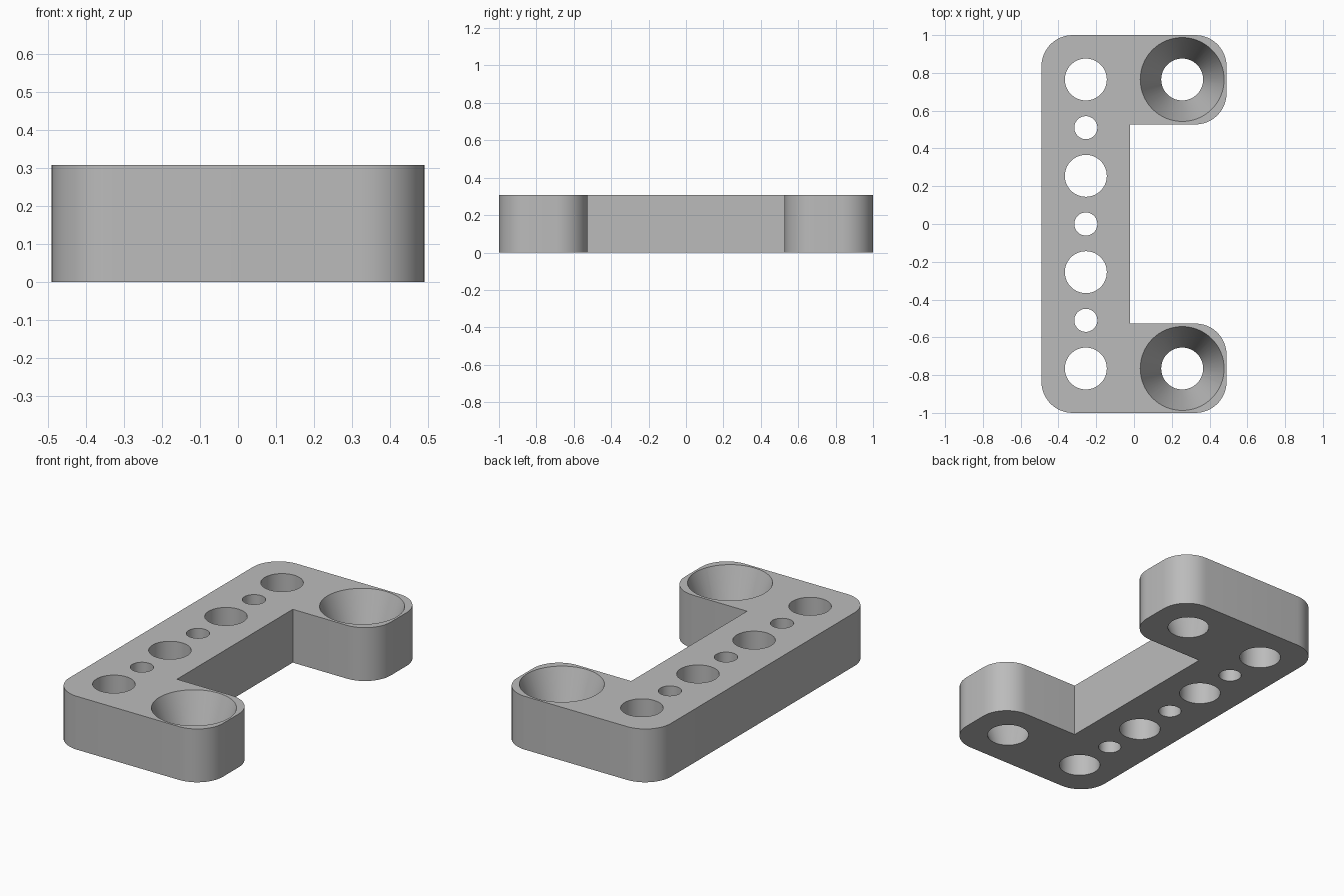
import bpy
import bmesh
import math
from mathutils import Matrix

cube = bpy.data.objects.get("Cube")
if cube:
    bpy.data.objects.remove(cube, do_unlink=True)

HEIGHT = 0.307
HALF_X, HALF_Y = 0.49, 1.0
INNER_X, INNER_Y = -0.02, 0.527
CORNER = 0.165
PITCH = 0.255
BIG, SMALL, SINK = 0.111, 0.061, 0.222

grey = bpy.data.materials.new("plain grey")
grey.use_nodes = True
colour = (0.5, 0.5, 0.5, 1)
grey.diffuse_color = colour
grey.node_tree.nodes["Principled BSDF"].inputs["Base Color"].default_value = colour


def make_object(name, bm):
    mesh = bpy.data.meshes.new(name)
    bm.to_mesh(mesh)
    bm.free()
    mesh.materials.append(grey)
    obj = bpy.data.objects.new(name, mesh)
    bpy.context.collection.objects.link(obj)
    return obj


# C-shaped plate: extruded outline with rounded outer corners
bm = bmesh.new()
half = [(INNER_X, INNER_Y), (HALF_X, INNER_Y), (HALF_X, HALF_Y), (-HALF_X, HALF_Y)]
outline = half + [(x, -y) for x, y in reversed(half)]
face = bm.faces.new([bm.verts.new((x, y, 0)) for x, y in outline])
top = bmesh.ops.extrude_face_region(bm, geom=[face])["geom"]
bmesh.ops.translate(bm, vec=(0, 0, HEIGHT),
                    verts=[v for v in top if isinstance(v, bmesh.types.BMVert)])
corners = [e for e in bm.edges
           if abs(e.verts[0].co.z - e.verts[1].co.z) > 0.1
           and abs(e.verts[0].co.x - INNER_X) > 0.01]
bmesh.ops.bevel(bm, geom=corners, offset=CORNER, segments=12, profile=0.5, affect='EDGES')
bmesh.ops.recalc_face_normals(bm, faces=bm.faces)
plate = make_object("bracket_plate", bm)

# Hole cutters: a row of alternating bores and two countersinks, overshooting both faces
bm = bmesh.new()


def add_cutter(x, y, low, high):
    over = 0.1
    grow = (high - low) / HEIGHT * over
    bmesh.ops.create_cone(bm, cap_ends=True, segments=64,
                          radius1=low - grow, radius2=high + grow,
                          depth=HEIGHT + 2 * over,
                          matrix=Matrix.Translation((x, y, HEIGHT / 2)))


for i in range(-3, 4):
    radius = BIG if i % 2 else SMALL
    add_cutter(-PITCH, i * PITCH, radius, radius)
for side in (-1, 1):
    add_cutter(PITCH, side * 3 * PITCH, BIG, SINK)
cutter = make_object("hole_cutter", bm)
cutter.hide_render = True

# Cut the holes and shade the curved walls smooth
cut = plate.modifiers.new("holes", 'BOOLEAN')
cut.operation = 'DIFFERENCE'
cut.solver = 'EXACT'
cut.object = cutter
bpy.ops.object.select_all(action='DESELECT')
plate.select_set(True)
bpy.context.view_layer.objects.active = plate
bpy.ops.object.modifier_apply(modifier=cut.name)
bpy.data.objects.remove(cutter, do_unlink=True)
bpy.ops.object.shade_smooth_by_angle(angle=math.radians(30))
